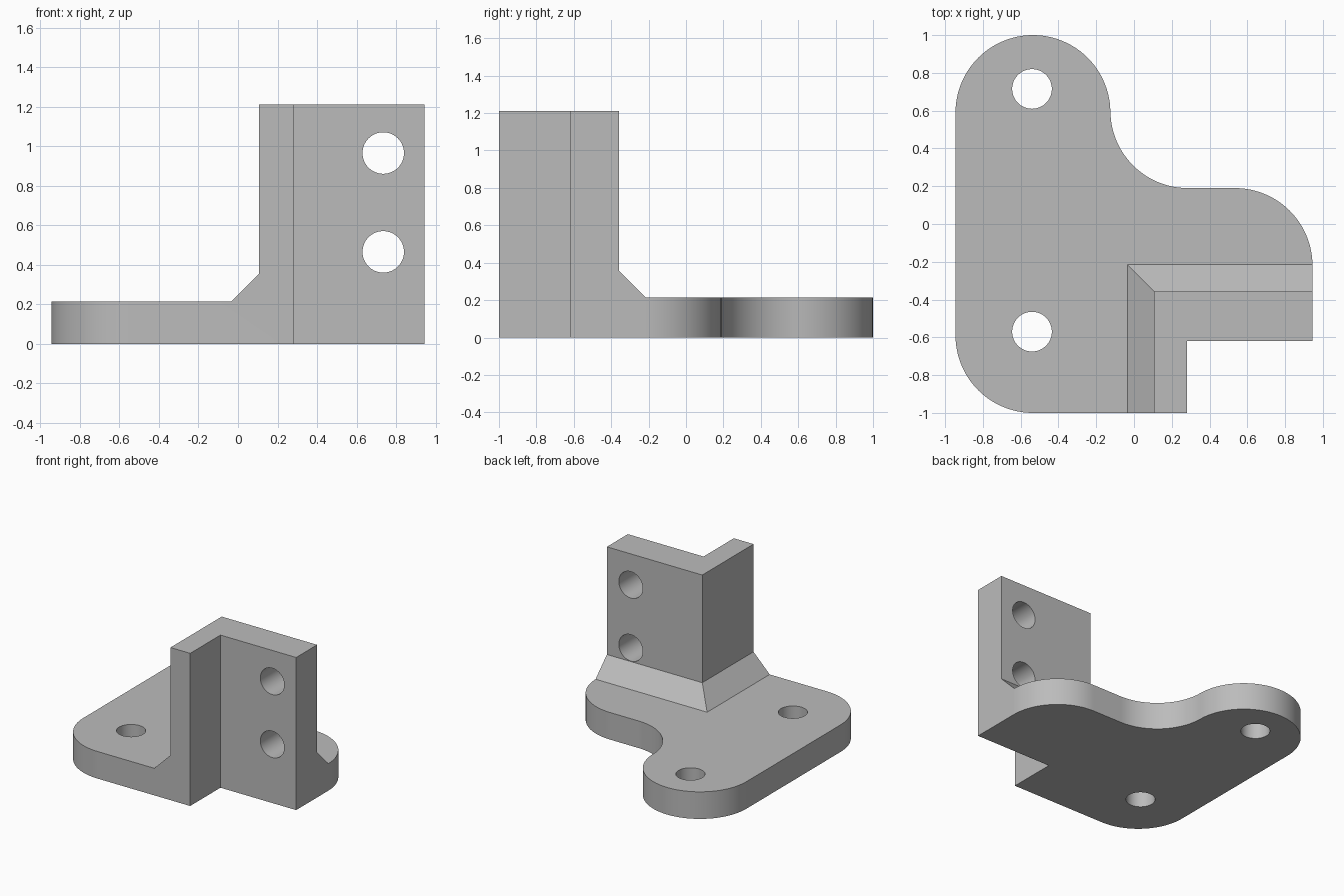
import bpy, bmesh
from math import cos, sin, pi, radians

if "Cube" in bpy.data.objects:
    bpy.data.objects.remove(bpy.data.objects["Cube"])

W, R = 0.945, 0.41              # half width, corner radius
PLATE_Z, SLOPE_Z, TOP_Z = 0.215, 0.357, 1.212
FOOT, WALL = (-0.035, -0.215), (0.107, -0.357)   # outer corner of slope and wall
NOTCH = (0.28, -0.62)           # inner corner of the wall
HOLE_R = 0.105

grey = bpy.data.materials.new("bracket grey")
grey.use_nodes = True
colour = (0.5, 0.5, 0.5, 1)
grey.diffuse_color = colour
grey.node_tree.nodes["Principled BSDF"].inputs["Base Color"].default_value = colour


def arc(cx, cy, start, end, steps=24):
    """Points along a corner arc, angles in degrees."""
    angles = [radians(start + (end - start) * i / steps) for i in range(steps + 1)]
    return [(cx + R * cos(a), cy + R * sin(a)) for a in angles]


def loft(bm, sections):
    """Skin a stack of (outline, height) rings and cap both ends."""
    rings = [[bm.verts.new((x, y, z)) for x, y in pts] for pts, z in sections]
    n = len(rings[0])
    for low, high in zip(rings, rings[1:]):
        for i in range(n):
            j = (i + 1) % n
            bm.faces.new((low[i], low[j], high[j], high[i]))
    bm.faces.new(rings[0][::-1])
    bm.faces.new(rings[-1])


def wall_outline(corner):
    """L-shaped outline with the given outer corner."""
    x, y = corner
    return [(x, -1), NOTCH[:1] + (-1,), NOTCH, (W, NOTCH[1]), (W, y), (x, y)]


# Mounting plate: rounded lobes joined by a concave sweep
lobe = W - R
plate = [(FOOT[0], -1), FOOT, (W, FOOT[1])]
plate += arc(lobe, 0.19 - R, 0, 90)
plate += arc(-lobe + 2 * R, 0.19 + R, 270, 180)
plate += arc(-lobe, 1 - R, 0, 180, 48)
plate += arc(-lobe, R - 1, 180, 270)

bm = bmesh.new()
loft(bm, [(plate, 0), (plate, PLATE_Z)])

# Upright angle wall with sloped foot
foot, wall = wall_outline(FOOT), wall_outline(WALL)
loft(bm, [(foot, 0), (foot, PLATE_Z), (wall, SLOPE_Z), (wall, TOP_Z)])

# Weld plate and wall into one solid, dropping the shared inner faces
bmesh.ops.remove_doubles(bm, verts=bm.verts[:], dist=0.0006)
inner = []
for f in bm.faces:
    c = f.calc_center_median()
    on_x = all(abs(v.co.x - FOOT[0]) < 1e-4 for v in f.verts)
    on_y = all(abs(v.co.y - FOOT[1]) < 1e-4 for v in f.verts)
    if (on_x or on_y) and c.z < PLATE_Z:
        inner.append(f)
bmesh.ops.delete(bm, geom=inner, context='FACES')
bmesh.ops.dissolve_limit(bm, angle_limit=radians(0.3), verts=bm.verts[:], edges=bm.edges[:])
bmesh.ops.recalc_face_normals(bm, faces=bm.faces[:])
mesh = bpy.data.meshes.new("corner_bracket")
bm.to_mesh(mesh)
bm.free()
bracket = bpy.data.objects.new("corner_bracket", mesh)
bpy.context.collection.objects.link(bracket)
mesh.materials.append(grey)


def drill(location, tilt, name):
    """Cut a round bolt hole through the bracket."""
    bpy.ops.mesh.primitive_cylinder_add(vertices=64, radius=HOLE_R, depth=0.7,
                                        location=location, rotation=(tilt, 0, 0))
    cutter = bpy.context.object
    cutter.name = name
    cutter.hide_render = True
    cutter.data.materials.append(grey)
    cut = bracket.modifiers.new(name, 'BOOLEAN')
    cut.operation, cut.solver, cut.object = 'DIFFERENCE', 'EXACT', cutter
    bpy.context.view_layer.objects.active = bracket
    bpy.ops.object.modifier_apply(modifier=name)
    bpy.data.objects.remove(cutter)


# Bolt holes in the plate and in the wall
for y in (0.715, -0.57):
    drill((-0.54, y, 0.1), 0, "plate_hole")
for z in (0.966, 0.466):
    drill((0.735, -0.49, z), pi / 2, "wall_hole")

bpy.ops.object.select_all(action='DESELECT')
bracket.select_set(True)
bpy.context.view_layer.objects.active = bracket
bpy.ops.object.shade_smooth_by_angle(angle=radians(25))
